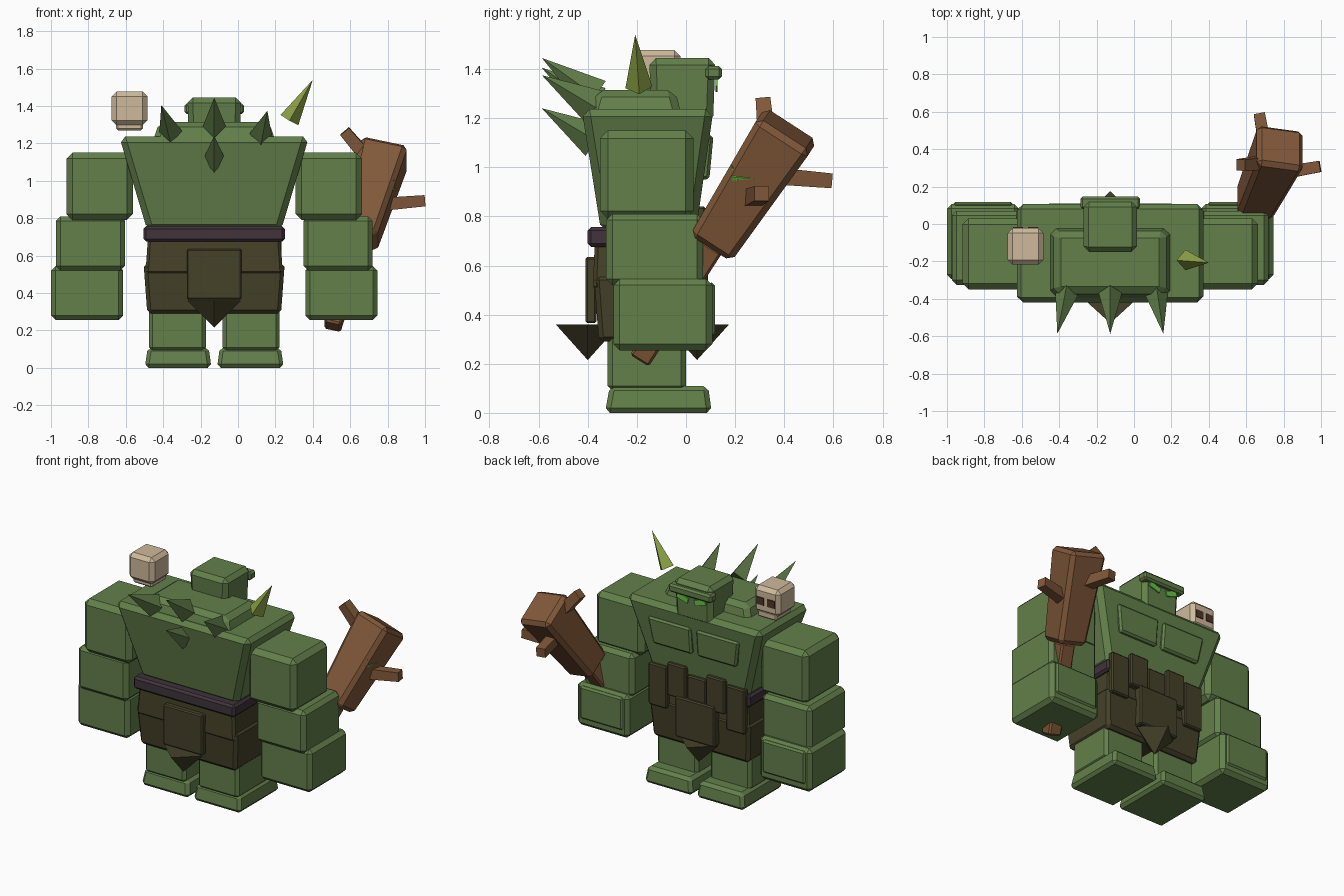
import bpy
import bmesh
from mathutils import Matrix, Vector

cube = bpy.data.objects.get("Cube")
if cube:
    bpy.data.objects.remove(cube, do_unlink=True)

CX = -0.127  # centre line of the body


def material(name, r, g, b):
    m = bpy.data.materials.new(name)
    m.use_nodes = True
    m.diffuse_color = (r, g, b, 1)
    m.node_tree.nodes["Principled BSDF"].inputs["Base Color"].default_value = (r, g, b, 1)
    return m


SKIN = material("green skin", 0.125, 0.215, 0.07)
CLOTH = material("dark cloth", 0.06, 0.053, 0.022)
BELT = material("belt leather", 0.05, 0.033, 0.042)
WOOD = material("brown wood", 0.22, 0.098, 0.042)
BONE = material("bone", 0.62, 0.49, 0.33)
THORN = material("yellow green thorn", 0.26, 0.36, 0.06)
GLOW = material("bright green", 0.13, 0.55, 0.06)
SOCKET = material("dark socket", 0.08, 0.035, 0.02)


def finish(name, bm, mat, bevel=0.0):
    bmesh.ops.recalc_face_normals(bm, faces=bm.faces)
    if bevel:
        bmesh.ops.bevel(bm, geom=bm.edges[:], offset=bevel, segments=1,
                        affect='EDGES', clamp_overlap=True)
    me = bpy.data.meshes.new(name)
    bm.to_mesh(me)
    bm.free()
    me.materials.append(mat)
    ob = bpy.data.objects.new(name, me)
    bpy.context.collection.objects.link(ob)
    return ob


def block(name, mat, x, y, z, bevel=0.0, top_x=None, top_y=None, matrix=None):
    """Box from ranges; the top may have its own x and y ranges."""
    bm = bmesh.new()
    bmesh.ops.create_cube(bm, size=1)
    for v in bm.verts:
        up = v.co.z > 0
        rx = top_x if up and top_x else x
        ry = top_y if up and top_y else y
        v.co = (rx[v.co.x > 0], ry[v.co.y > 0], z[up])
    if matrix:
        bm.transform(matrix)
    return finish(name, bm, mat, bevel)


def frame(start, end):
    """Matrix at start whose z axis points to end."""
    start, end = Vector(start), Vector(end)
    d = (end - start).normalized()
    ref = Vector((0, 1, 0)) if abs(d.x) > 0.8 else Vector((1, 0, 0))
    ax = (ref - d * ref.dot(d)).normalized()
    rot = Matrix((ax, d.cross(ax), d)).transposed().to_4x4()
    return Matrix.Translation(start) @ rot, (end - start).length


def spike(name, mat, base, tip, rx, ry):
    """Four-sided point with a diamond base."""
    m, length = frame(base, tip)
    bm = bmesh.new()
    bmesh.ops.create_cone(bm, cap_ends=True, segments=4, radius1=1, radius2=0, depth=1)
    bm.transform(m @ Matrix.Diagonal((rx, ry, length, 1)) @ Matrix.Translation((0, 0, 0.5)))
    return finish(name, bm, mat)


def beam(name, mat, start, end, r0, r1, bevel=0.0):
    """Tapered square bar between two points."""
    m, length = frame(start, end)
    return block(name, mat, (-r0, r0), (-r0, r0), (0, length), bevel, (-r1, r1), (-r1, r1), m)


def span(side, a, b):
    """x range at distances a to b from the centre line."""
    return tuple(sorted((CX + side * a, CX + side * b)))


# Legs and arms, mirrored about the centre line
for side, label in ((1, "left"), (-1, "right")):
    block(label + "_foot", SKIN, span(side, 0.015, 0.372), (-0.33, 0.105), (0, 0.11), 0.02,
          span(side, 0.03, 0.355), (-0.31, 0.09))
    block(label + "_leg", SKIN, span(side, 0.045, 0.35), (-0.32, 0.0), (0.09, 0.55), 0.02)
    block(label + "_upper_arm", SKIN, span(side, 0.435, 0.79), (-0.35, 0.03), (0.79, 1.15), 0.032)
    block(label + "_forearm", SKIN, span(side, 0.477, 0.847), (-0.325, 0.07), (0.52, 0.81), 0.025)
    block(label + "_fist", SKIN, span(side, 0.487, 0.873), (-0.295, 0.107), (0.255, 0.545), 0.025)
    block(label + "_knuckles", SKIN, span(side, 0.52, 0.84), (0.09, 0.118), (0.31, 0.53), 0.012)

# Kilt, belt and hanging cloth
block("kilt_lower", CLOTH, (-0.485, 0.23), (-0.355, 0.03), (0.29, 0.56), 0.02,
      (-0.505, 0.25), (-0.375, 0.05))
block("kilt_upper", CLOTH, (-0.495, 0.24), (-0.38, 0.045), (0.5, 0.72), 0.015,
      (-0.48, 0.225), (-0.37, 0.03))
block("belt", BELT, (-0.505, 0.25), (-0.4, 0.05), (0.675, 0.757), 0.014)
for name, y, tip_y in (("rear", (-0.41, -0.365), -0.4), ("face_side", (0.03, 0.09), 0.045)):
    block(name + "_flap", CLOTH, span(1, -0.147, 0.147), y, (0.365, 0.635), 0.008)
    spike(name + "_flap_point", CLOTH, (CX, tip_y, 0.36), (CX, tip_y, 0.215), 0.143, 0.13)
for i, (low, high) in enumerate(((0.5, 0.8), (0.6, 0.83), (0.56, 0.79), (0.62, 0.84), (0.52, 0.8))):
    x = -0.485 + i * 0.145
    block("cloth_strip", CLOTH, (x, x + 0.138), (0.03, 0.072 + 0.008 * (i % 2)), (low, high), 0.008)

# Torso, chest and shoulder hump
block("torso", SKIN, (-0.485, 0.23), (-0.345, 0.04), (0.735, 1.237), 0.032,
      (-0.635, 0.38), (-0.425, 0.112))
for side in (1, -1):
    block("chest_plate", SKIN, span(side, 0.02, 0.31), (0.0, 0.095), (0.95, 1.13), 0.012,
          span(side, 0.02, 0.34), (0.0, 0.112))
block("shoulder_hump", SKIN, (-0.46, 0.205), (-0.4, -0.015), (1.2, 1.315), 0.03,
      (-0.42, 0.165), (-0.365, -0.045))

# Head
block("head", SKIN, (-0.262, 0.008), (-0.14, 0.11), (1.18, 1.445), 0.028,
      (-0.27, 0.016), (-0.15, 0.12))
block("brow", SKIN, (-0.287, 0.033), (0.08, 0.146), (1.357, 1.412), 0.012)
for side in (1, -1):
    m = Matrix.Translation((CX + side * 0.065, 0.12, 1.335)) @ Matrix.Rotation(-side * 0.3, 4, 'Y')
    block("eye", GLOW, (-0.042, 0.042), (0, 0.009), (-0.018, 0.018), matrix=m)

# Back spikes
for x, z, tip_x, tip_z in ((-0.36, 1.26, -0.41, 1.405), (CX, 1.29, CX, 1.445),
                           (0.12, 1.245, 0.157, 1.375), (CX, 1.11, CX, 1.24)):
    spike("back_spike", SKIN, (x, -0.37, z), (tip_x, -0.587, tip_z), 0.062, 0.075)
spike("shoulder_thorn", THORN, (0.275, -0.192, 1.325), (0.4, -0.207, 1.54), 0.055, 0.055)

# Skull on the shoulder
block("skull", BONE, (-0.675, -0.485), (-0.217, -0.022), (1.298, 1.477), 0.025)
block("skull_jaw", BONE, (-0.652, -0.508), (-0.19, -0.03), (1.27, 1.32), 0.01)
for x in (-0.62, -0.54):
    block("skull_socket", SOCKET, (x - 0.027, x + 0.027), (-0.024, -0.016), (1.36, 1.41))

# Club with broken branches and a sprout
foot, neck, crown = (0.505, -0.185, 0.22), (0.645, 0.11, 0.685), (0.785, 0.415, 1.155)
beam("club_handle", WOOD, foot, neck, 0.045, 0.05, 0.01)
beam("club_head", WOOD, neck, crown, 0.1, 0.128, 0.025)
for start, end in (((0.71, 0.33, 1.1), (0.57, 0.315, 1.265)),
                   ((0.72, 0.26, 0.87), (0.995, 0.308, 0.893)),
                   ((0.72, 0.3, 0.97), (0.67, 0.59, 0.945))):
    beam("club_branch", WOOD, start, end, 0.036, 0.03)
spike("sprout_leaf", GLOW, (0.825, 0.19, 0.96), (0.845, 0.278, 0.953), 0.012, 0.02)
spike("sprout_leaf", GLOW, (0.825, 0.21, 0.95), (0.835, 0.185, 1.01), 0.012, 0.016)
